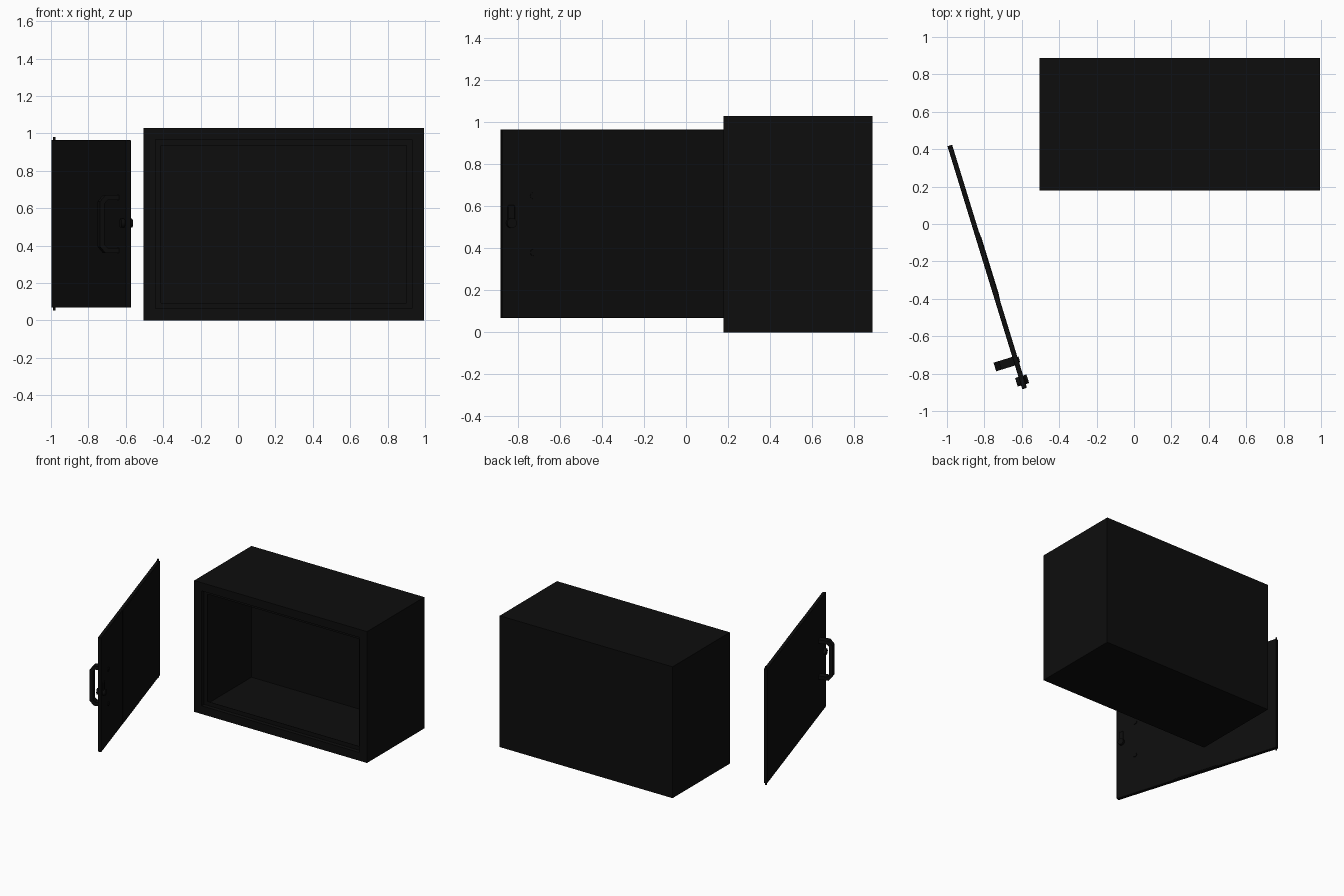
import bpy, bmesh, math
from mathutils import Matrix, Vector

if "Cube" in bpy.data.objects:
    bpy.data.objects.remove(bpy.data.objects["Cube"])

black = bpy.data.materials.new("black paint")
black.diffuse_color = (0.004, 0.004, 0.004, 1)
black.use_nodes = True
black.node_tree.nodes["Principled BSDF"].inputs["Base Color"].default_value = black.diffuse_color


def finish(name, bm, matrix=Matrix()):
    bmesh.ops.recalc_face_normals(bm, faces=bm.faces[:])
    me = bpy.data.meshes.new(name)
    bm.to_mesh(me)
    bm.free()
    me.materials.append(black)
    ob = bpy.data.objects.new(name, me)
    ob.matrix_world = matrix
    bpy.context.collection.objects.link(ob)
    return ob


def box(name, lo, hi, matrix=Matrix(), bevel=0):
    lo, hi = Vector(lo), Vector(hi)
    bm = bmesh.new()
    bmesh.ops.create_cube(bm, size=1)
    bmesh.ops.scale(bm, vec=hi - lo, verts=bm.verts)
    bmesh.ops.translate(bm, vec=(lo + hi) / 2, verts=bm.verts)
    if bevel:
        bmesh.ops.bevel(bm, geom=bm.edges[:], offset=bevel, segments=1, affect='EDGES')
    return finish(name, bm, matrix)


def rod(name, p, axis, radius, length, matrix=Matrix(), sides=20):
    bm = bmesh.new()
    rot = Vector((0, 0, 1)).rotation_difference(Vector(axis)).to_matrix().to_4x4()
    bmesh.ops.create_cone(bm, cap_ends=True, segments=sides, radius1=radius,
                          radius2=radius, depth=length, matrix=Matrix.Translation(p) @ rot)
    ob = finish(name, bm, matrix)
    for f in ob.data.polygons:
        f.use_smooth = len(f.vertices) == 4
    return ob


# Cabinet: thin sheet shell with front flange, return and door stop lip
X0, X1, Y0, Y1, Z1 = -0.505, 0.995, 0.178, 0.888, 1.03
bm = bmesh.new()
rings = []
for inset, y in ((0, Y1), (0, Y0), (0.064, Y0), (0.064, Y0 + 0.032), (0.094, Y0 + 0.032)):
    rings.append([bm.verts.new(c) for c in (
        (X0 + inset, y, inset), (X1 - inset, y, inset),
        (X1 - inset, y, Z1 - inset), (X0 + inset, y, Z1 - inset))])
bm.faces.new(rings[0])
for a, b in zip(rings, rings[1:]):
    for i in range(4):
        j = (i + 1) % 4
        bm.faces.new((a[i], a[j], b[j], b[i]))
shell = finish("cabinet_shell", bm)
mod = shell.modifiers.new("sheet", 'SOLIDIFY')
mod.thickness, mod.offset = 0.004, -1

# Door frame: local x runs from hinge to free edge, +y is the inner side
hinge, free = Vector((-0.985, 0.42, 0)), Vector((-0.585, -0.88, 0))
W = (free - hinge).length
M = Matrix.Translation(hinge) @ Matrix.Rotation(
    math.atan2(free.y - hinge.y, free.x - hinge.x), 4, 'Z')
T = 0.013
box("door_panel", (0, -T, 0.068), (W, T, 0.965), M, 0.002)

# Stiffener channel on the inner side
box("stiffener_base", (0.49, T - 0.002, 0.075), (0.87, T + 0.002, 0.958), M)
box("stiffener_raised", (0.515, T - 0.002, 0.075), (0.845, T + 0.004, 0.958), M)

# Hinge pins above and below the door
for name, z in (("top_hinge_pin", 0.968), ("bottom_hinge_pin", 0.066)):
    rod(name, (0.008, 0, z), (0, 0, 1), 0.007, 0.026, M)

# D-shaped handle on the outer side, extruded along the door width
U, ZC = 1.203, 0.515
outer = [(0, 0.155), (0.075, 0.155), (0.105, 0.12)]
inner = [(0, 0.128), (0.064, 0.128), (0.08, 0.11)]
outer += [(d, -z) for d, z in reversed(outer)]
inner += [(d, -z) for d, z in reversed(inner)]
bm = bmesh.new()
faces = []
o = [bm.verts.new((U - 0.024, -T - d, ZC + z)) for d, z in outer]
n = [bm.verts.new((U - 0.024, -T - d, ZC + z)) for d, z in inner]
for i in range(len(o) - 1):
    faces.append(bm.faces.new((o[i], o[i + 1], n[i + 1], n[i])))
ext = bmesh.ops.extrude_face_region(bm, geom=faces, use_keep_orig=True)
bmesh.ops.translate(bm, vec=(0.048, 0, 0),
                    verts=[v for v in ext["geom"] if isinstance(v, bmesh.types.BMVert)])
finish("handle", bm, M)
for s in (-1, 1):
    rod("handle_bolt", (U, T + 0.002, ZC + s * 0.135), (0, 1, 0), 0.016, 0.008, M)

# Lock cylinder through the door with an inner lever
rod("lock_cylinder", (1.315, 0, 0.52), (0, 1, 0), 0.024, 0.064, M)
box("lock_lever", (1.298, T, 0.52), (1.332, T + 0.01, 0.605), M, 0.003)
